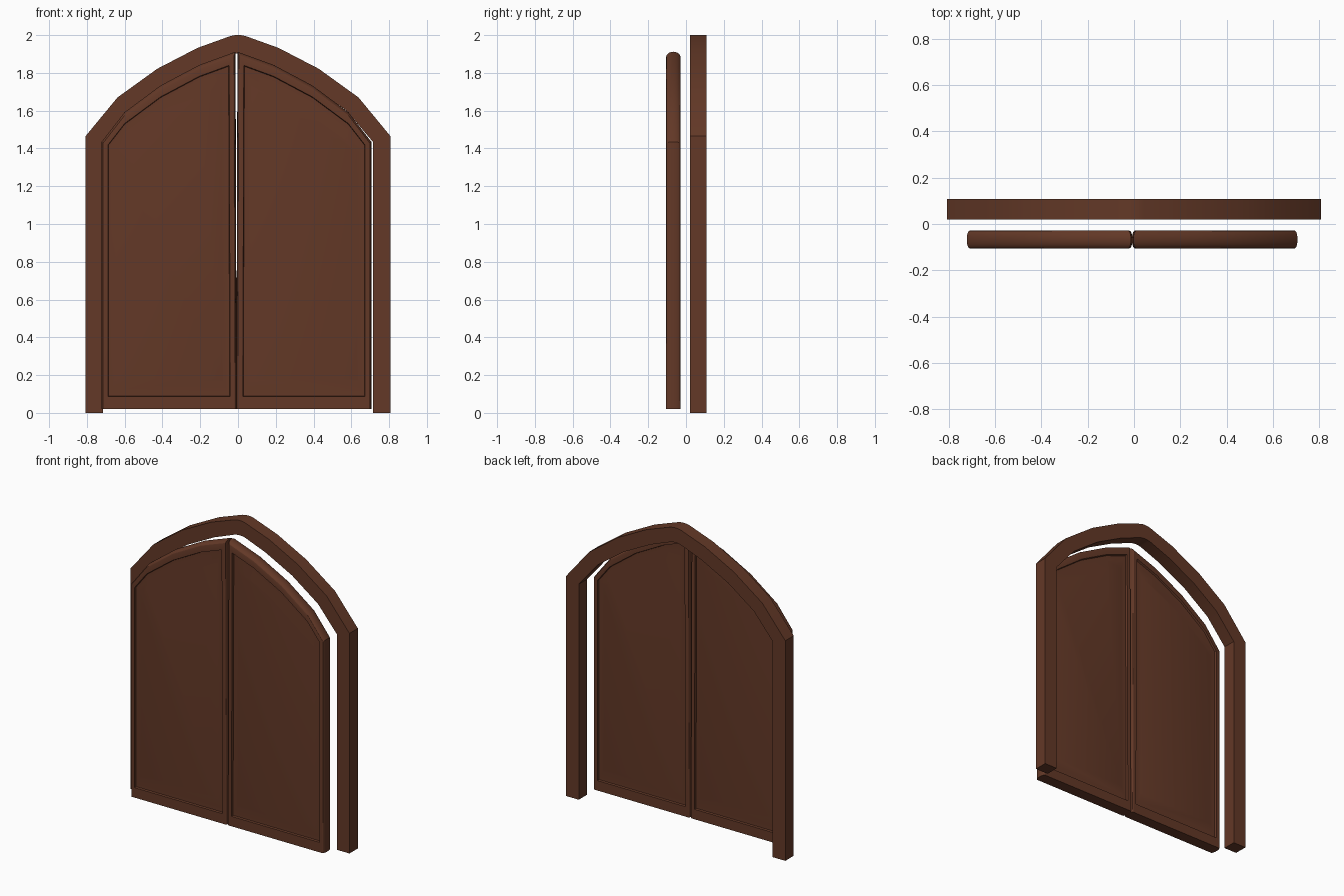
import bpy, bmesh, math

if "Cube" in bpy.data.objects:
    bpy.data.objects.remove(bpy.data.objects["Cube"])

wood = bpy.data.materials.new("brown_wood")
wood.diffuse_color = (0.125, 0.04, 0.02, 1)
wood.use_nodes = True
wood.node_tree.nodes["Principled BSDF"].inputs["Base Color"].default_value = wood.diffuse_color


def finish(bm, name):
    bmesh.ops.recalc_face_normals(bm, faces=bm.faces)
    me = bpy.data.meshes.new(name)
    bm.to_mesh(me)
    bm.free()
    ob = bpy.data.objects.new(name, me)
    bpy.context.collection.objects.link(ob)
    me.materials.append(wood)
    bpy.context.view_layer.objects.active = ob
    ob.select_set(True)
    bpy.ops.object.shade_smooth_by_angle(angle=math.radians(25))
    ob.select_set(False)
    return ob


def mirrored(half):
    return half + [(-x, z) for x, z in reversed(half)]


# Arched frame: outer and inner outline joined into an extruded band
outer = mirrored([(-0.807, 0), (-0.807, 1.465), (-0.638, 1.67), (-0.427, 1.822),
                  (-0.215, 1.932), (-0.04, 1.995), (-0.015, 2.0)])
inner = mirrored([(-0.714, 0), (-0.714, 1.435), (-0.575, 1.60), (-0.385, 1.737),
                  (-0.19, 1.838), (-0.035, 1.898), (-0.012, 1.902)])
bm = bmesh.new()
loops = [[bm.verts.new((x, y, z)) for x, z in pts]
         for pts, y in ((outer, 0.02), (outer, 0.108), (inner, 0.108), (inner, 0.02))]
n = len(outer)
for a in range(4):
    p, q = loops[a], loops[(a + 1) % 4]
    for i in range(n - 1):
        bm.faces.new((p[i], p[i + 1], q[i + 1], q[i]))
for i in (0, n - 1):
    bm.faces.new([l[i] for l in loops])
finish(bm, "arched_frame")

# Door leaf: rings of (side inset, bottom inset, top drop, y offset)
LEFT, RIGHT, BOTTOM, MID_Y, CENTRE = -0.722, -0.007, 0.02, -0.067, -0.008
KNOTS = [(-0.722, 1.435), (-0.60, 1.592), (-0.41, 1.733), (-0.205, 1.842), (-0.007, 1.912)]


def arch(x):
    for (x0, z0), (x1, z1) in zip(KNOTS, KNOTS[1:]):
        if x <= x1:
            break
    return z0 + (z1 - z0) * (x - x0) / (x1 - x0)


def ring(side, bottom, drop):
    l, r, b = LEFT + side, RIGHT - side, BOTTOM + bottom
    pts = [(l, b)] + [(x, arch(x) - drop) for x in
                      [l] + [k[0] for k in KNOTS[1:-1]] + [r]] + [(r, b)]
    # meeting edge leans away slightly towards the top
    return [(x - (0.006 * z / 1.9 if x == r else 0), z) for x, z in pts]


half = []
for i in range(6):
    a = math.radians(90 * i / 5)
    k = 1 - math.cos(a)
    half.append((0.012 * k, 0, 0.024 * k, 0.038 * math.sin(a)))
half += [(0.034, 0.066, 0.06, 0.038), (0.037, 0.069, 0.064, 0.025),
         (0.051, 0.097, 0.095, 0.025), (0.076, 0.16, 0.16, 0.031)]
profile = [(s, b, d, -y) for s, b, d, y in reversed(half[1:])] + half


def door(name, flip):
    bm = bmesh.new()
    rings = []
    for s, b, d, y in profile:
        rings.append([bm.verts.new((2 * CENTRE - x if flip else x, MID_Y + y, z))
                      for x, z in ring(s, b, d)])
    m = len(rings[0])
    for p, q in zip(rings, rings[1:]):
        for i in range(m):
            j = (i + 1) % m
            bm.faces.new((p[i], p[j], q[j], q[i]))
    bm.faces.new(rings[0])
    bm.faces.new(rings[-1])
    finish(bm, name)


door("left_door", False)
door("right_door", True)
